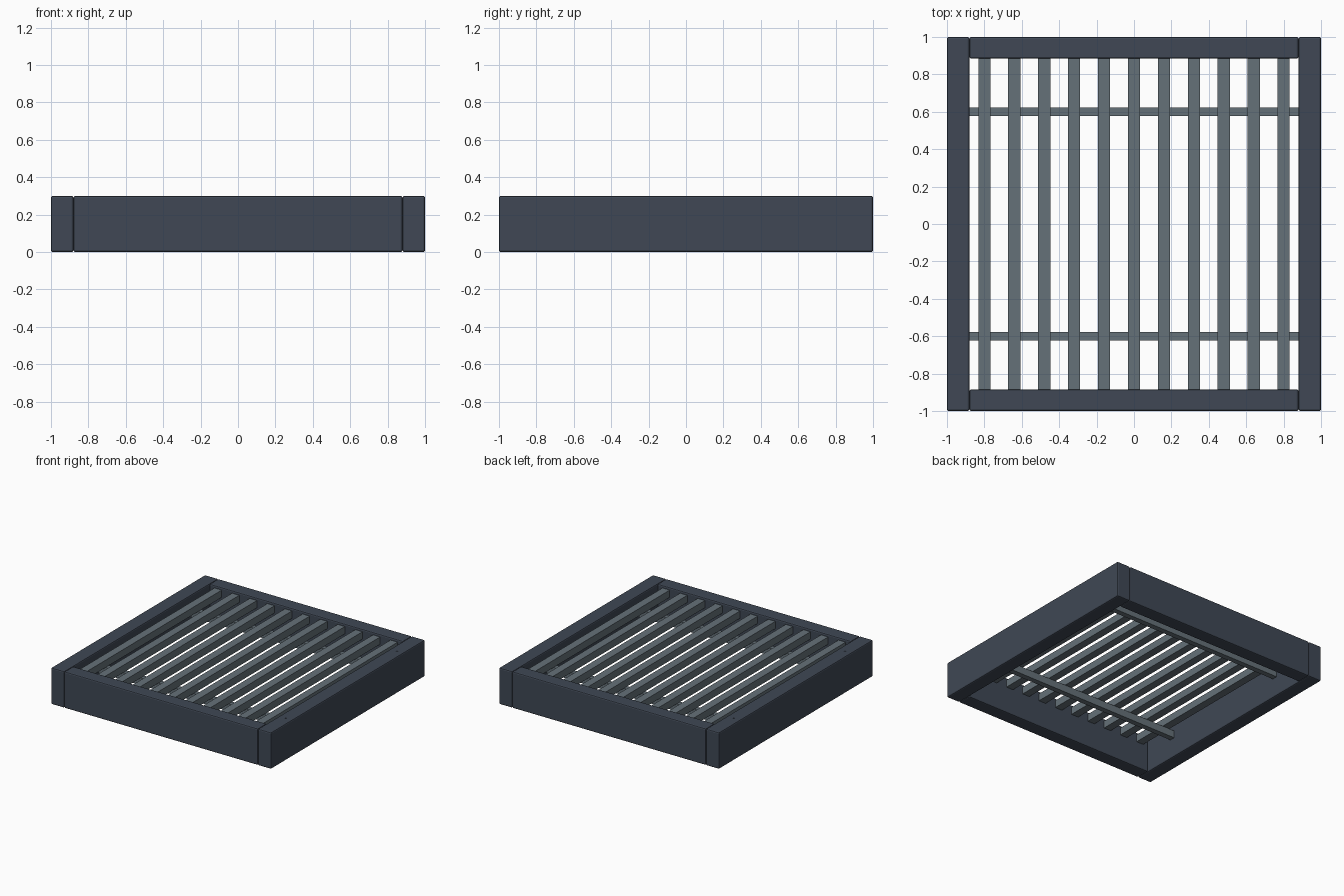
import bpy

if "Cube" in bpy.data.objects:
    bpy.data.objects.remove(bpy.data.objects["Cube"])

def material(name, color):
    m = bpy.data.materials.new(name)
    m.diffuse_color = (*color, 1)
    m.use_nodes = True
    m.node_tree.nodes["Principled BSDF"].inputs["Base Color"].default_value = m.diffuse_color
    return m

FRAME = material("dark_slate", (0.05, 0.064, 0.09))
SLAT = material("grey_slate", (0.13, 0.165, 0.19))

def box(name, center, size, mat, bevel=0.0):
    bpy.ops.mesh.primitive_cube_add(size=1, location=center)
    o = bpy.context.object
    o.name = name
    o.scale = size
    bpy.ops.object.transform_apply(location=False, rotation=False, scale=True)
    o.data.materials.append(mat)
    if bevel:
        b = o.modifiers.new("bevel", 'BEVEL')
        b.width = bevel
        b.segments = 2
    return o

# Outer frame: full-length side rails with end rails between them
for s, side, end in ((-1, "left", "front"), (1, "right", "back")):
    box(f"{side}_side_rail", (s * 0.94, 0, 0.15), (0.12, 2, 0.3), FRAME, 0.01)
    box(f"{end}_end_rail", (0, s * 0.942, 0.15), (1.76, 0.116, 0.3), FRAME, 0.01)

# Long slats
for i in range(11):
    box(f"slat_{i + 1}", (-0.8 + 0.16 * i, 0, 0.25), (0.065, 1.78, 0.06), SLAT)

# Cross bars carrying the slats
for s, end in ((-1, "front"), (1, "back")):
    box(f"{end}_cross_bar", (0, s * 0.6, 0.19), (1.78, 0.045, 0.06), SLAT)

# Tiny pegs in the side rails
for sx in (-1, 1):
    for sy in (-1, 1):
        bpy.ops.mesh.primitive_cylinder_add(vertices=12, radius=0.01, depth=0.02,
                                            location=(sx * 0.94, sy * 0.72, 0.291))
        peg = bpy.context.object
        peg.name = "rail_peg"
        peg.data.materials.append(FRAME)
